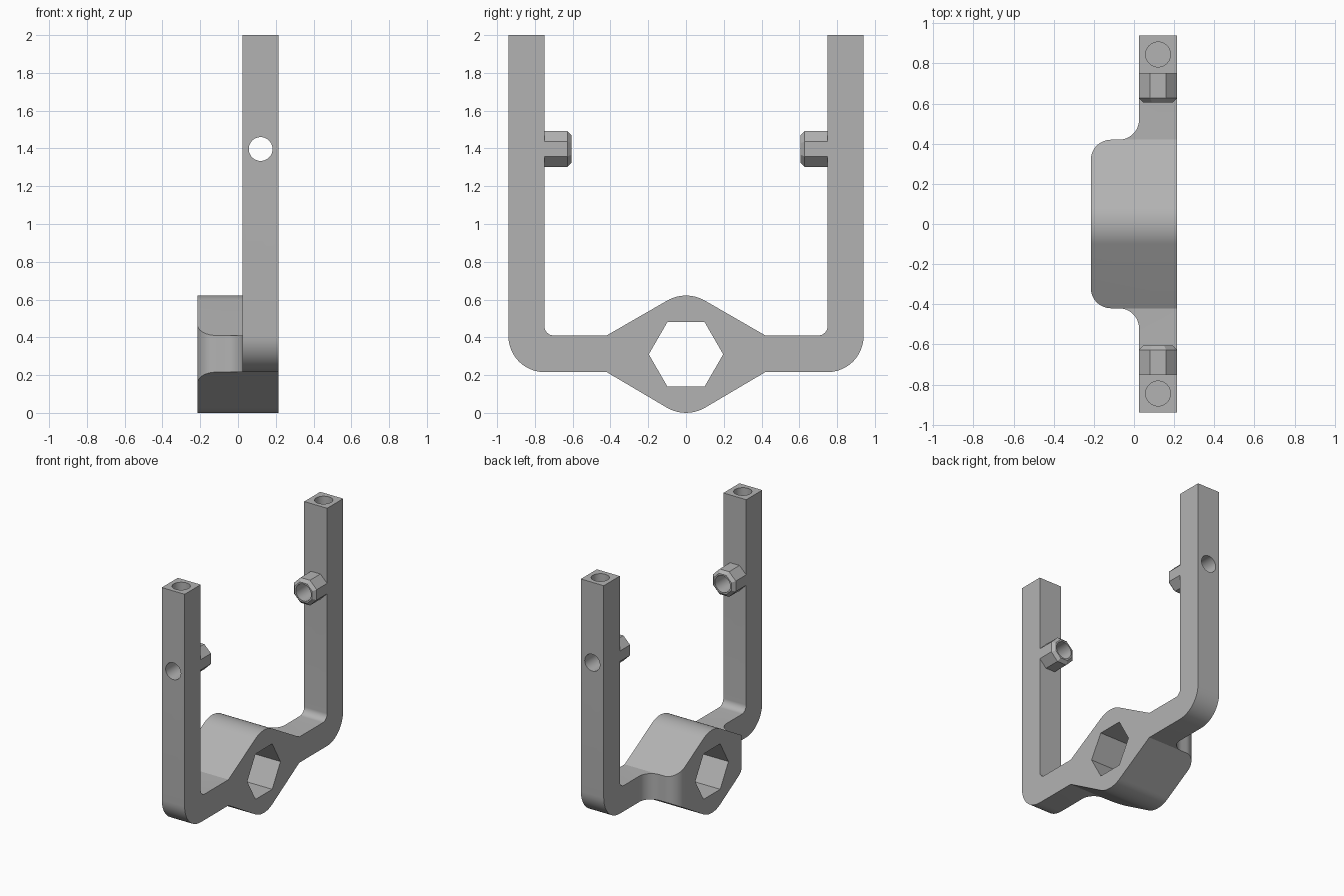
import bpy, bmesh
from math import radians, tan, pi
from mathutils import Vector, Matrix

cube = bpy.data.objects.get("Cube")
if cube:
    bpy.data.objects.remove(cube, do_unlink=True)

grey = bpy.data.materials.new("neutral grey")
grey.use_nodes = True
COLOUR = (0.45, 0.45, 0.45, 1)
grey.diffuse_color = COLOUR
grey.node_tree.nodes["Principled BSDF"].inputs["Base Color"].default_value = COLOUR

HALF_X = 0.215      # half depth of the hub
ARM_X = 0.12        # centre line of the arms
ARM_IN = 0.025      # inner face of the arms
ARM_Y = 0.845
BORE_Z = 0.31
PIN_Z = 1.397


def rounded(corners, steps=12):
    """Outline from (a, b, radius) corners, with arcs at the rounded ones."""
    out = []
    for i, (a, b, r) in enumerate(corners):
        p = Vector((a, b))
        if not r:
            out.append(p)
            continue
        u = (Vector(corners[i - 1][:2]) - p).normalized()
        v = (Vector(corners[(i + 1) % len(corners)][:2]) - p).normalized()
        half = u.angle(v) / 2
        start, end = p + u * r / tan(half), p + v * r / tan(half)
        centre = p + (u + v).normalized() * (start - p).length / abs(
            (u + v).normalized().dot(u))
        for k in range(steps + 1):
            d = (start - centre).normalized().slerp((end - centre).normalized(), k / steps)
            out.append(centre + d * r)
    return out


def add(name, bm):
    bmesh.ops.recalc_face_normals(bm, faces=bm.faces)
    mesh = bpy.data.meshes.new(name)
    bm.to_mesh(mesh)
    bm.free()
    mesh.materials.append(grey)
    obj = bpy.data.objects.new(name, mesh)
    bpy.context.collection.objects.link(obj)
    return obj


def prism(name, points, offset):
    bm = bmesh.new()
    face = bm.faces.new([bm.verts.new(p) for p in points])
    new = bmesh.ops.extrude_face_region(bm, geom=[face])["geom"]
    bmesh.ops.translate(bm, vec=offset,
                        verts=[g for g in new if isinstance(g, bmesh.types.BMVert)])
    return add(name, bm)


def cylinder(name, start, end, radius, sides=40, turn=0, chamfer=0):
    start, end = Vector(start), Vector(end)
    axis = end - start
    bm = bmesh.new()
    bmesh.ops.create_cone(bm, cap_ends=True, segments=sides, radius1=radius,
                          radius2=radius, depth=axis.length,
                          matrix=Matrix.Rotation(turn, 4, "Z"))
    if chamfer:
        rim = [e for e in bm.edges if all(v.co.z > 0 for v in e.verts)]
        bmesh.ops.bevel(bm, geom=rim, offset=chamfer, segments=1, affect="EDGES")
    turn_to = Vector((0, 0, 1)).rotation_difference(axis).to_matrix().to_4x4()
    bm.transform(Matrix.Translation((start + end) / 2) @ turn_to)
    return add(name, bm)


def combine(target, tool, operation):
    mod = target.modifiers.new(operation, "BOOLEAN")
    mod.operation, mod.solver, mod.object = operation, "EXACT", tool
    bpy.context.view_layer.objects.active = target
    bpy.ops.object.modifier_apply(modifier=mod.name)
    bpy.data.objects.remove(tool, do_unlink=True)


# Side outline of the yoke: two arms, crossbar and diamond hub
side = [(0, 0.652, 0.2), (0.42, 0.41, 0), (0.75, 0.41, 0.05), (0.75, 2, 0),
        (0.94, 2, 0), (0.94, 0.216, 0.19), (0.42, 0.216, 0), (0, -0.032, 0.2)]
side += [(-y, z, r) for y, z, r in side[-2:0:-1]]
yoke = prism("yoke", [(-0.3, y, z) for y, z in rounded(side)], (0.6, 0, 0))

# Plan outline: thin arms flaring into the wide hub
plan = [(HALF_X, 1.1, 0), (ARM_IN, 1.1, 0), (ARM_IN, 0.42, 0.1), (-HALF_X, 0.42, 0.1)]
plan += [(x, -y, r) for x, y, r in reversed(plan)]
combine(yoke, prism("plan_cutter", [(x, y, -0.1) for x, y in rounded(plan)],
                    (0, 0, 2.4)), "INTERSECT")

# Hexagonal bore through the hub
combine(yoke, cylinder("bore_cutter", (-0.4, 0, BORE_Z), (0.4, 0, BORE_Z),
                       0.197, sides=6), "DIFFERENCE")

# Octagonal bosses with pin holes, and blind holes in the arm tops
for s in (-1, 1):
    boss = cylinder("boss", (ARM_X, s * 0.78, PIN_Z), (ARM_X, s * 0.605, PIN_Z),
                    0.1023, sides=8, turn=pi / 8, chamfer=0.022)
    combine(yoke, boss, "UNION")
    combine(yoke, cylinder("pin_cutter", (ARM_X, s * 0.5, PIN_Z), (ARM_X, s * 1.1, PIN_Z),
                           0.063), "DIFFERENCE")
    combine(yoke, cylinder("socket_cutter", (ARM_X, s * ARM_Y, 1.6),
                           (ARM_X, s * ARM_Y, 2.1), 0.062), "DIFFERENCE")

# Set screw holes in the lower hub faces: one in front, two behind
for x, s in ((0, -1), (0.12, 1), (-0.12, 1)):
    out = Vector((0, s * 0.5, -0.866))
    centre = Vector((x, 0, BORE_Z))
    combine(yoke, cylinder("screw_cutter", centre + out * 0.05, centre + out * 0.45,
                           0.043, sides=32), "DIFFERENCE")

bpy.ops.object.select_all(action="DESELECT")
yoke.select_set(True)
bpy.context.view_layer.objects.active = yoke
bpy.ops.object.shade_smooth_by_angle(angle=radians(25))
